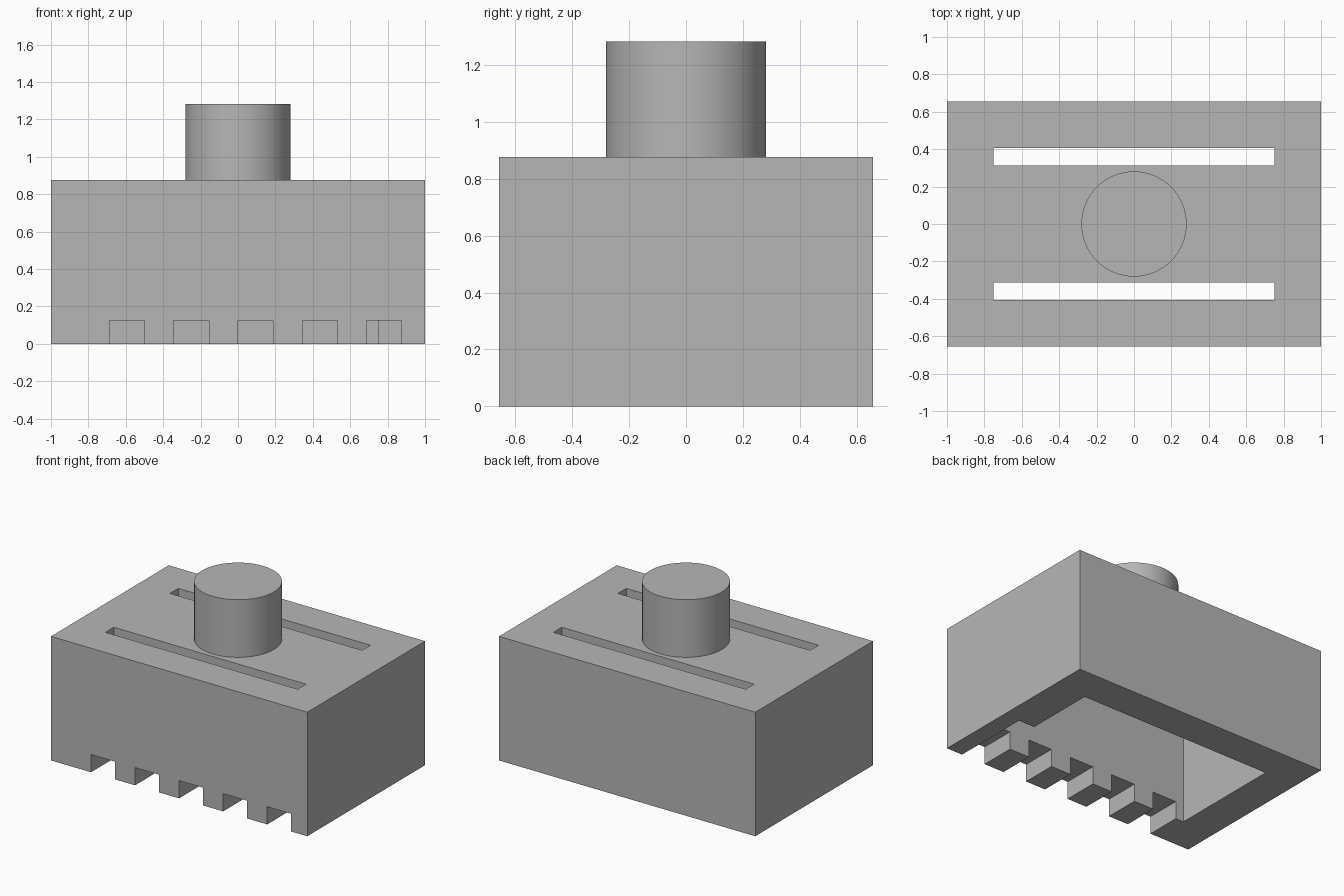
import bpy

U = 1 / 16  # base module of the design

if "Cube" in bpy.data.objects:
    bpy.data.objects.remove(bpy.data.objects["Cube"], do_unlink=True)

# One flat grey for the whole model
grey = bpy.data.materials.new("plain grey")
grey.use_nodes = True
colour = (0.47, 0.47, 0.47, 1)
grey.diffuse_color = colour
grey.node_tree.nodes["Principled BSDF"].inputs["Base Color"].default_value = colour


def box(name, x, y, z):
    """Box from (low, high) ranges given in modules."""
    ranges = (x, y, z)
    bpy.ops.mesh.primitive_cube_add(size=1)
    ob = bpy.context.object
    ob.name = name
    for v in ob.data.vertices:
        v.co = [(lo if c < 0 else hi) * U for c, (lo, hi) in zip(v.co, ranges)]
    ob.data.materials.append(grey)
    return ob


def cut(target, cutter):
    """Subtract the cutter for good and remove it."""
    cutter.hide_render = True
    mod = target.modifiers.new("cut", "BOOLEAN")
    mod.operation = "DIFFERENCE"
    mod.solver = "EXACT"
    mod.object = cutter
    bpy.ops.object.select_all(action="DESELECT")
    bpy.context.view_layer.objects.active = target
    target.select_set(True)
    bpy.ops.object.modifier_apply(modifier=mod.name)
    bpy.data.objects.remove(cutter, do_unlink=True)


# Housing block
housing = box("housing", (-16, 16), (-10.5, 10.5), (0, 14))

# Hollow, open underneath
cut(housing, box("cavity_cutter", (-12, 12), (-6.5, 6.5), (-1, 10)))

# Two long slots through the roof
for y in ((-6.5, -5), (5, 6.5)):
    cut(housing, box("slot_cutter", (-12, 12), y, (9, 15)))

# Five notches along the bottom of the front wall
for i in range(5):
    x = -11 + 5.5 * i
    cut(housing, box("notch_cutter", (x, x + 3), (-12, -1.5), (-1, 2)))

# Round button on the roof
bpy.ops.mesh.primitive_cylinder_add(
    vertices=64, radius=4.5 * U, depth=6.5 * U, location=(0, 0, 17.25 * U))
button = bpy.context.object
button.name = "button"
button.data.materials.append(grey)
bpy.ops.object.shade_smooth_by_angle()
